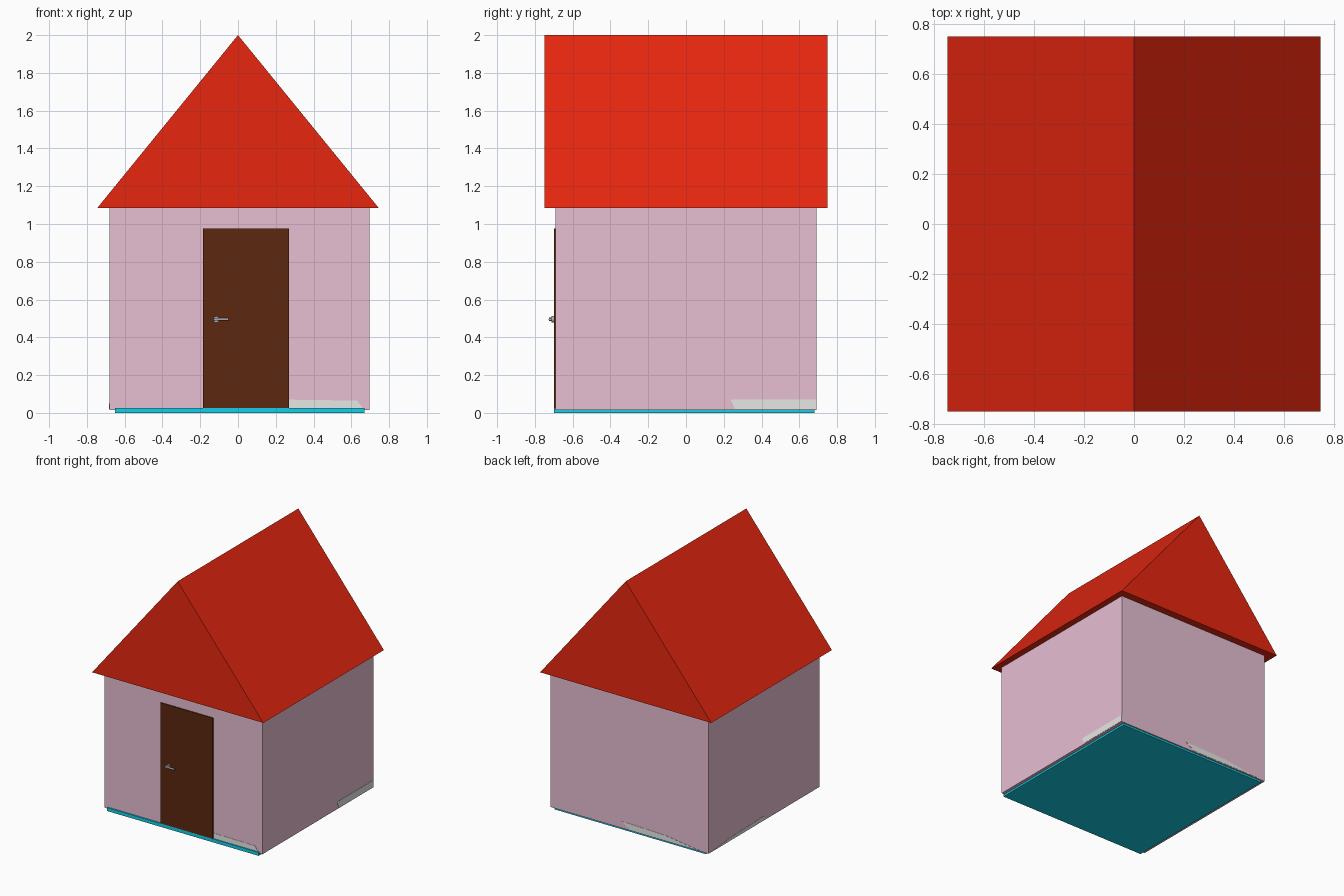
import bpy
import bmesh
from math import radians
from mathutils import Matrix, Vector

if "Cube" in bpy.data.objects:
    bpy.data.objects.remove(bpy.data.objects["Cube"], do_unlink=True)


def material(name, r, g, b):
    m = bpy.data.materials.new(name)
    m.use_nodes = True
    m.diffuse_color = (r, g, b, 1)
    m.node_tree.nodes["Principled BSDF"].inputs["Base Color"].default_value = (r, g, b, 1)
    return m


red = material("roof red", 0.8, 0.02, 0.005)
pink = material("wall pink", 0.8, 0.52, 0.65)
brown = material("door brown", 0.107, 0.02, 0.005)
teal = material("floor teal", 0.007, 0.62, 0.8)
pale = material("skirting pale grey", 0.8, 0.8, 0.78)
metal = material("handle grey", 0.45, 0.42, 0.46)


def finish(name, bm, mat):
    bmesh.ops.recalc_face_normals(bm, faces=bm.faces)
    mesh = bpy.data.meshes.new(name)
    bm.to_mesh(mesh)
    bm.free()
    mesh.materials.append(mat)
    ob = bpy.data.objects.new(name, mesh)
    bpy.context.collection.objects.link(ob)
    return ob


def box(name, mat, x, y, z):
    """Box spanning the given (low, high) ranges."""
    bm = bmesh.new()
    bmesh.ops.create_cube(bm, size=1)
    size = [r[1] - r[0] for r in (x, y, z)]
    mid = Vector([(r[0] + r[1]) / 2 for r in (x, y, z)])
    bmesh.ops.transform(bm, matrix=Matrix.Translation(mid) @ Matrix.Diagonal((*size, 1)),
                        verts=bm.verts)
    return finish(name, bm, mat)


def prism(name, mat, profile, start, depth):
    """Extrude a closed profile of points along a vector."""
    bm = bmesh.new()
    face = bm.faces.new([bm.verts.new(Vector(p) + Vector(start)) for p in profile])
    grown = bmesh.ops.extrude_face_region(bm, geom=[face], use_keep_orig=True)["geom"]
    bmesh.ops.translate(bm, vec=depth, verts=[v for v in grown if isinstance(v, bmesh.types.BMVert)])
    return finish(name, bm, mat)


def rod(name, mat, radius, length, centre, axis):
    bm = bmesh.new()
    turn = Matrix.Rotation(radians(90), 4, axis)
    bmesh.ops.create_cone(bm, cap_ends=True, segments=16, radius1=radius, radius2=radius,
                          depth=length, matrix=Matrix.Translation(centre) @ turn)
    ob = finish(name, bm, mat)
    bpy.context.view_layer.objects.active = ob
    ob.select_set(True)
    bpy.ops.object.shade_smooth_by_angle()
    ob.select_set(False)


# Main body
box("floor", teal, (-0.65, 0.67), (-0.70, 0.68), (0, 0.027))
box("walls", pink, (-0.68, 0.695), (-0.69, 0.69), (0.015, 1.085))
prism("roof", red, [(-0.745, 0, 1.085), (0.745, 0, 1.085), (0, 0, 2)], (0, -0.75, 0), (0, 1.5, 0))

# Door and its lever handle
box("door", brown, (-0.185, 0.27), (-0.70, -0.685), (0.027, 0.975))
rod("handle_stem", metal, 0.017, 0.012, (-0.115, -0.705, 0.495), 'X')
rod("handle_neck", metal, 0.009, 0.025, (-0.115, -0.714, 0.495), 'X')
rod("handle_lever", metal, 0.007, 0.08, (-0.09, -0.72, 0.495), 'Y')

# Skirting strips just proud of the walls
prism("front_skirting", pale, [(0.27, 0, 0.027), (0.66, 0, 0.027), (0.63, 0, 0.065), (0.27, 0, 0.07)],
      (0, -0.692, 0), (0, 0.004, 0))
prism("left_skirting", pale, [(0, 0.26, 0.02), (0, 0.69, 0.02), (0, 0.69, 0.072), (0, 0.235, 0.072)],
      (0.693, 0, 0), (0.004, 0, 0))
prism("back_skirting", pale, [(-0.6, 0, 0.02), (0, 0, 0.02), (0.08, 0, 0.07), (-0.3, 0, 0.06)],
      (0, 0.688, 0), (0, 0.004, 0))
prism("right_skirting", pale, [(0, 0.65, 0.02), (0, 0, 0.02), (0, 0, 0.05), (0, 0.4, 0.04)],
      (-0.682, 0, 0), (0.004, 0, 0))
